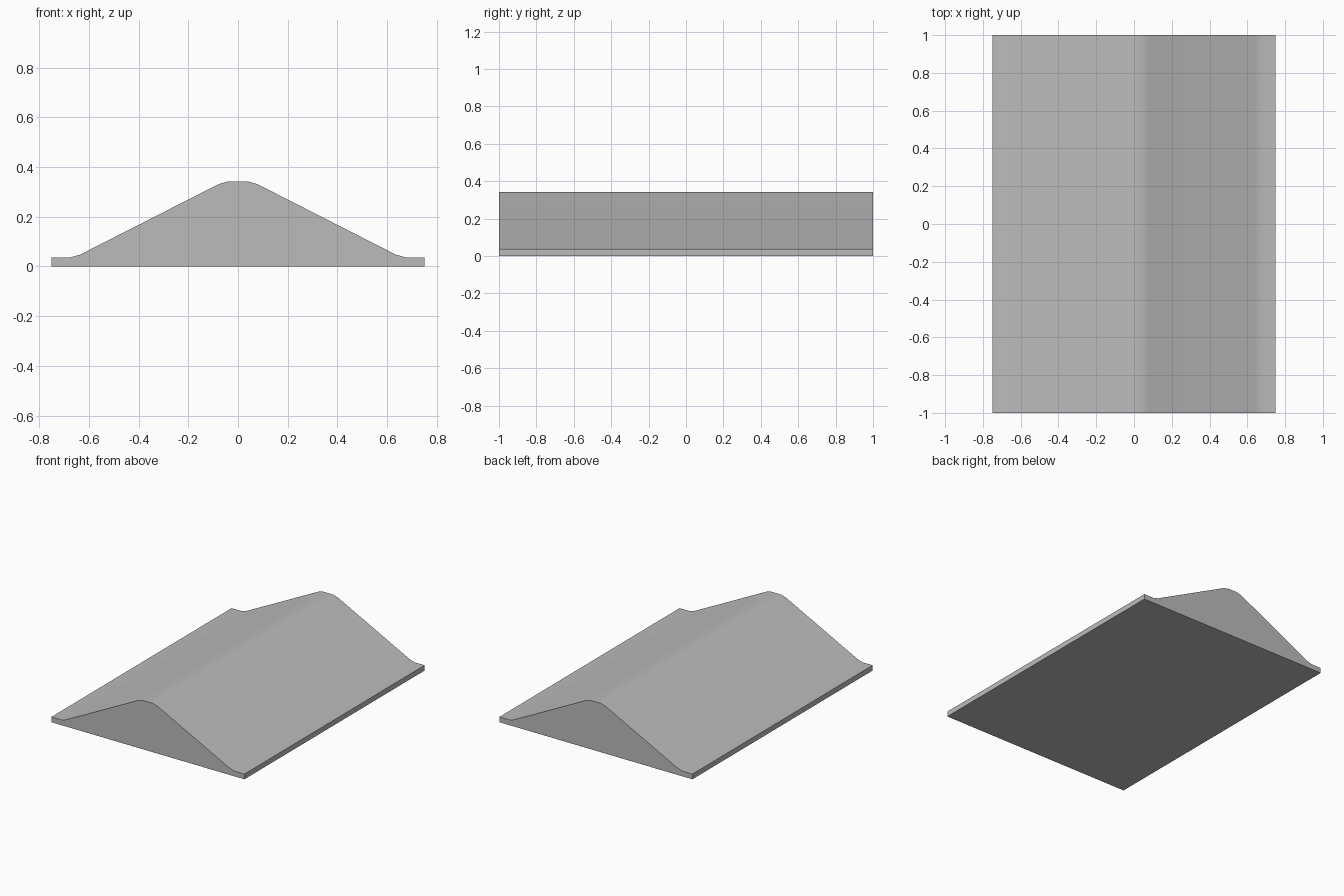
import bpy
import bmesh
import math

cube = bpy.data.objects.get("Cube")
if cube:
    bpy.data.objects.remove(cube, do_unlink=True)

# One plain grey for the whole ridge
GREY = (0.5, 0.5, 0.5, 1.0)
grey = bpy.data.materials.new("plain_grey")
grey.use_nodes = True
grey.diffuse_color = GREY
grey.node_tree.nodes["Principled BSDF"].inputs["Base Color"].default_value = GREY

# Right half of the cross-section, base corner up to the ridge, then mirrored
half = [(0.75, 0), (0.75, 0.037), (0.675, 0.037), (0.637, 0.047),
        (0.077, 0.332), (0.038, 0.343)]
profile = half + [(-x, z) for x, z in reversed(half)]

# Extrude the cross-section from front to back
bm = bmesh.new()
front = bm.faces.new([bm.verts.new((x, -1, z)) for x, z in profile])
result = bmesh.ops.extrude_face_region(bm, geom=[front], use_keep_orig=True)
moved = [g for g in result["geom"] if isinstance(g, bmesh.types.BMVert)]
bmesh.ops.translate(bm, verts=moved, vec=(0, 2, 0))
bmesh.ops.recalc_face_normals(bm, faces=bm.faces)

mesh = bpy.data.meshes.new("ridge_block")
bm.to_mesh(mesh)
bm.free()
mesh.materials.append(grey)
ridge = bpy.data.objects.new("ridge_block", mesh)
bpy.context.collection.objects.link(ridge)

# Smooth over the rounded crest and feet, sharp at the ends and base
bpy.ops.object.select_all(action="DESELECT")
ridge.select_set(True)
bpy.context.view_layer.objects.active = ridge
bpy.ops.object.shade_smooth_by_angle(angle=math.radians(30))
